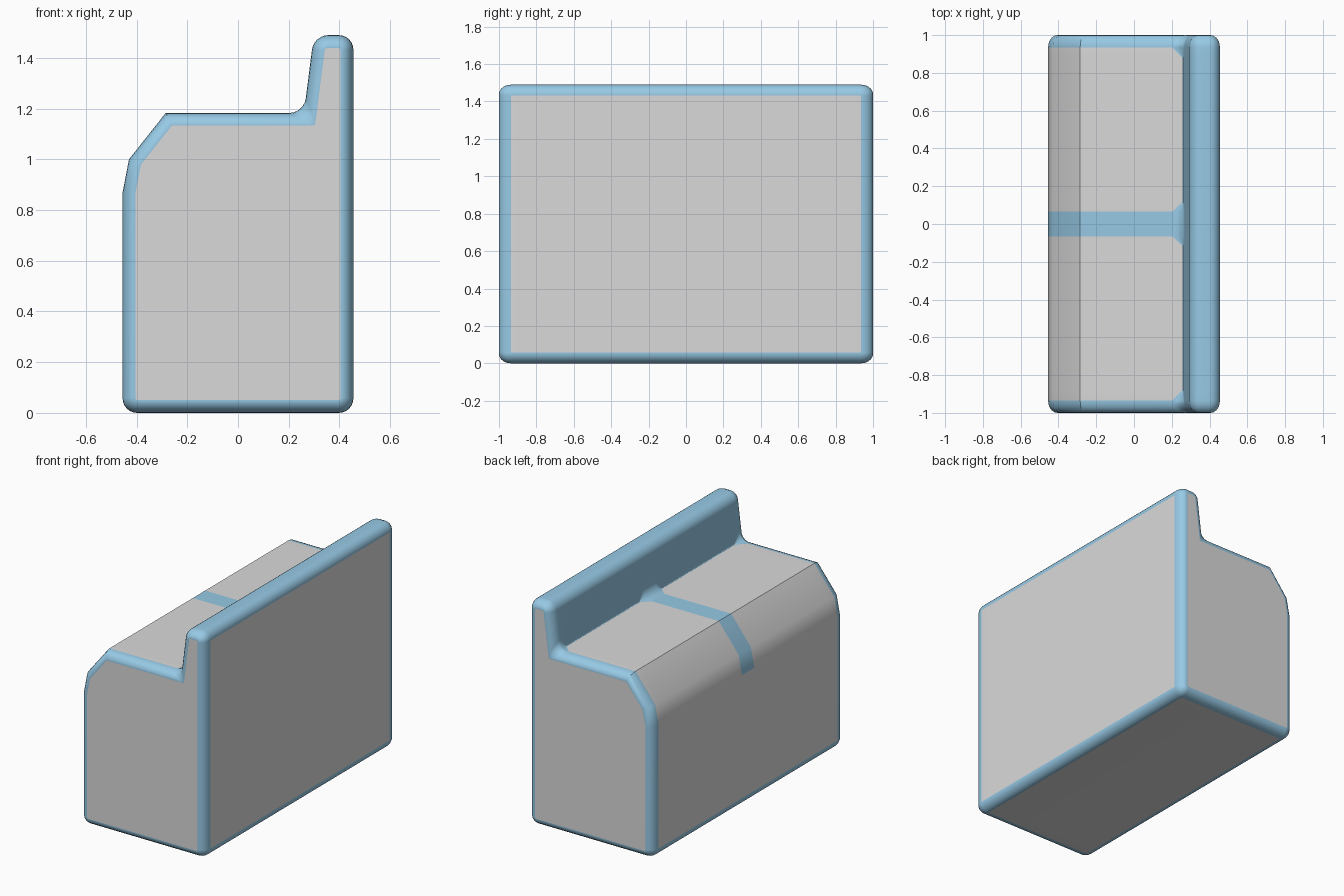
import bpy, bmesh, math
from mathutils import Vector

if "Cube" in bpy.data.objects:
    bpy.data.objects.remove(bpy.data.objects["Cube"])


def material(name, rgb):
    m = bpy.data.materials.new(name)
    m.diffuse_color = (*rgb, 1)
    m.use_nodes = True
    m.node_tree.nodes["Principled BSDF"].inputs["Base Color"].default_value = m.diffuse_color
    return m


blue = material("light_blue_frame", (0.31, 0.59, 0.79))
grey = material("light_grey_panel", (0.7, 0.7, 0.7))

# Side profile in x/z, counter-clockwise seen from the front
PROFILE = [Vector(p) for p in [
    (-0.455, 0), (0.455, 0), (0.455, 1.49), (0.299, 1.49),
    (0.26, 1.183), (-0.285, 1.183), (-0.43, 1.0), (-0.455, 0.87)]]
CONCAVE, CREASES = 4, (5, 6, 7)
GREY_WALLS, SEAT_PANELS = (0, 1, 7), (4, 5, 6)
STEPS = 6
N = len(PROFILE)


def inset_profile(t):
    """Mitred inset of the profile."""
    out = []
    for i, p in enumerate(PROFILE):
        a = (p - PROFILE[i - 1]).normalized()
        b = (PROFILE[(i + 1) % N] - p).normalized()
        na, nb = Vector((-a.y, a.x)), Vector((-b.y, b.x))
        out.append(p + (na + nb) * t / (1 + na.dot(nb)))
    return out


def outline(t, fillet):
    """Rounded profile points, with a tag for the segment after each point."""
    pts, tags = [], []
    poly = inset_profile(t)
    for i, p in enumerate(poly):
        if i in CREASES:
            pts.append(p)
            tags.append(i)
            continue
        r = fillet if i == CONCAVE else 0.057 - 0.9 * t
        a = (poly[i - 1] - p).normalized() * r
        b = (poly[(i + 1) % N] - p).normalized() * r
        for k in range(STEPS + 1):
            u = k / STEPS
            v = 1 - u
            pts.append(p + a * (v**3 + 3 * v * v * u * 0.45)
                       + b * (u**3 + 3 * u * u * v * 0.45))
            tags.append(i if k == STEPS else -1)
    return pts, tags


# Cross-sections along y: rounded end, two seat bays, central divider
sections = []
for k in range(6):
    th = math.radians(90 * k / 5)
    t = 0.05 * (1 - math.sin(th))
    sections.append((-1 + 0.065 * (1 - math.cos(th)), t, 0.057 - 0.9 * t))
sections += [(-0.88, 0, 0.004), (-0.115, 0, 0.004), (-0.065, 0, 0.057)]
sections += [(-y, t, f) for y, t, f in reversed(sections)]

bm = bmesh.new()
rings = []
for y, t, f in sections:
    pts, tags = outline(t, f)
    rings.append([bm.verts.new((p.x, y, p.y)) for p in pts])

for (y0, _, _), (y1, _, _), r0, r1 in zip(sections, sections[1:], rings, rings[1:]):
    mid = abs(y0 + y1) / 2
    for j in range(len(r0)):
        k = (j + 1) % len(r0)
        face = bm.faces.new((r0[j], r1[j], r1[k], r0[k]))
        wall = tags[j] in GREY_WALLS and mid < 0.935
        seat = tags[j] in SEAT_PANELS and 0.065 < mid < 0.935
        face.material_index = 1 if wall or seat else 0

# End panels
for ring in (rings[0], rings[-1]):
    bm.faces.new(ring).material_index = 1
bmesh.ops.recalc_face_normals(bm, faces=bm.faces)

mesh = bpy.data.meshes.new("bench_body")
bm.to_mesh(mesh)
bm.free()
body = bpy.data.objects.new("bench_body", mesh)
bpy.context.collection.objects.link(body)
mesh.materials.append(blue)
mesh.materials.append(grey)

# Smooth rims, flat panels
bpy.context.view_layer.objects.active = body
body.select_set(True)
bpy.ops.object.shade_smooth_by_angle(angle=math.radians(35))
wn = body.modifiers.new("flat_panels", 'WEIGHTED_NORMAL')
wn.keep_sharp = True
